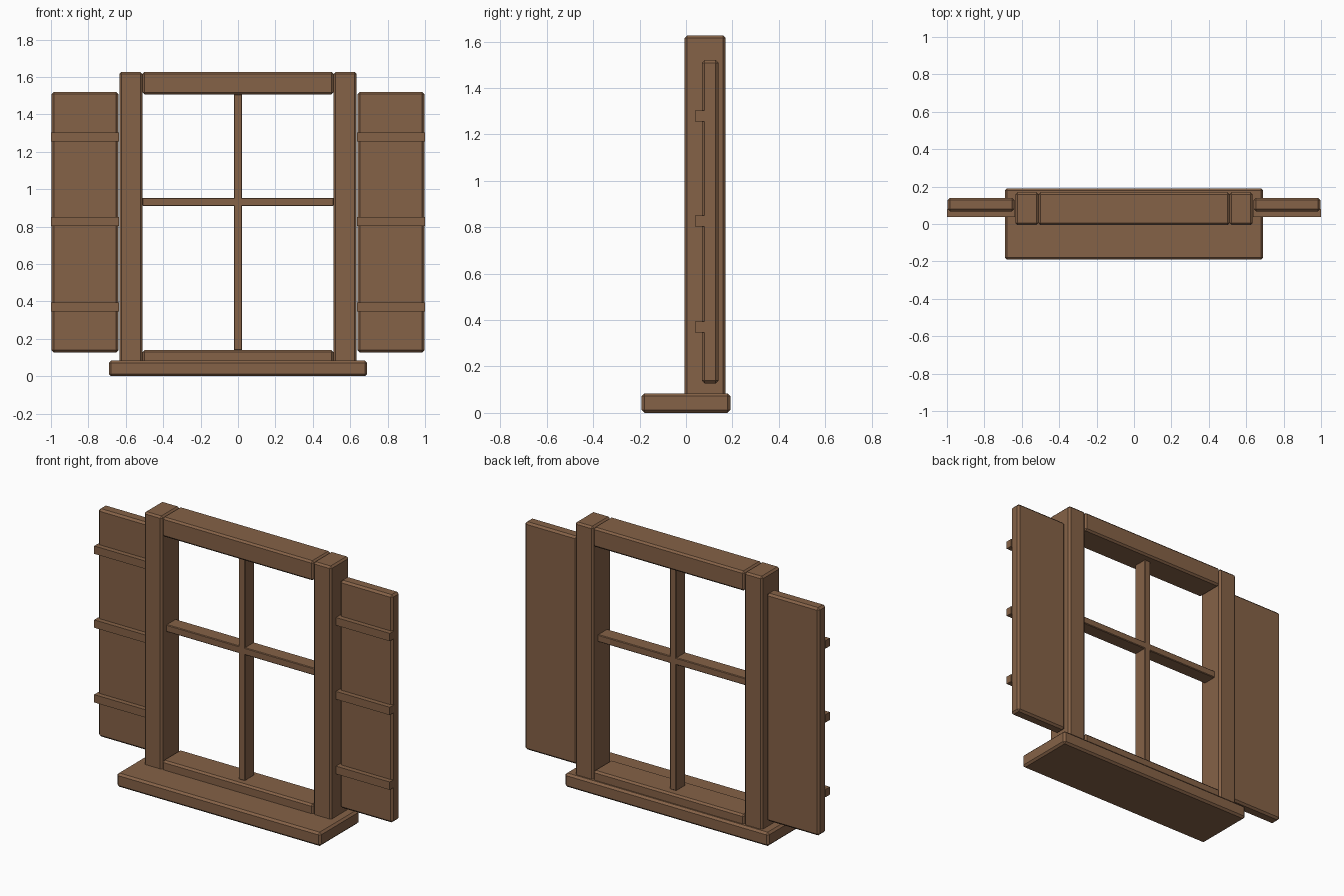
import bpy
import bmesh

if "Cube" in bpy.data.objects:
    bpy.data.objects.remove(bpy.data.objects["Cube"])

wood = bpy.data.materials.new("brown_wood")
wood.diffuse_color = (0.235, 0.122, 0.063, 1.0)
wood.use_nodes = True
wood.node_tree.nodes["Principled BSDF"].inputs["Base Color"].default_value = wood.diffuse_color


def beam(name, x, y, z, bevel=0.0):
    """Box spanning the given (min, max) ranges with chamfered edges."""
    bm = bmesh.new()
    bmesh.ops.create_cube(bm, size=1.0)
    for v in bm.verts:
        for axis, (lo, hi) in enumerate((x, y, z)):
            v.co[axis] = lo if v.co[axis] < 0 else hi
    if bevel:
        bmesh.ops.bevel(bm, geom=bm.edges[:], offset=bevel, segments=1,
                        profile=0.5, affect='EDGES')
    bmesh.ops.recalc_face_normals(bm, faces=bm.faces[:])
    mesh = bpy.data.meshes.new(name)
    bm.to_mesh(mesh)
    bm.free()
    mesh.materials.append(wood)
    obj = bpy.data.objects.new(name, mesh)
    bpy.context.collection.objects.link(obj)
    return obj


def side_range(side, lo, hi):
    return (lo, hi) if side > 0 else (-hi, -lo)


# Sill and frame rails
frame_y = (-0.006, 0.17)
beam("sill", (-0.69, 0.69), (-0.191, 0.191), (0.0, 0.084), 0.012)
beam("top_rail", (-0.511, 0.511), frame_y, (1.507, 1.627), 0.011)
beam("bottom_rail", (-0.511, 0.511), frame_y, (0.02, 0.14), 0.011)

# Glazing bars crossing in the opening
bar_y = (0.035, 0.125)
beam("vertical_glazing_bar", (-0.022, 0.022), bar_y, (0.139, 1.508), 0.004)
beam("horizontal_glazing_bar", (-0.511, 0.511), bar_y, (0.91, 0.954), 0.004)

# Posts, shutters and shutter battens on both sides
for side, label in ((-1, "left"), (1, "right")):
    beam(f"{label}_post", side_range(side, 0.511, 0.634), frame_y,
         (0.07, 1.627), 0.011)
    beam(f"{label}_shutter", side_range(side, 0.64, 0.996), (0.068, 0.14),
         (0.127, 1.52), 0.012)
    for i, zc in enumerate((0.37, 0.827, 1.279)):
        beam(f"{label}_shutter_batten_{i + 1}", side_range(side, 0.636, 1.0),
             (0.038, 0.079), (zc - 0.024, zc + 0.024))
